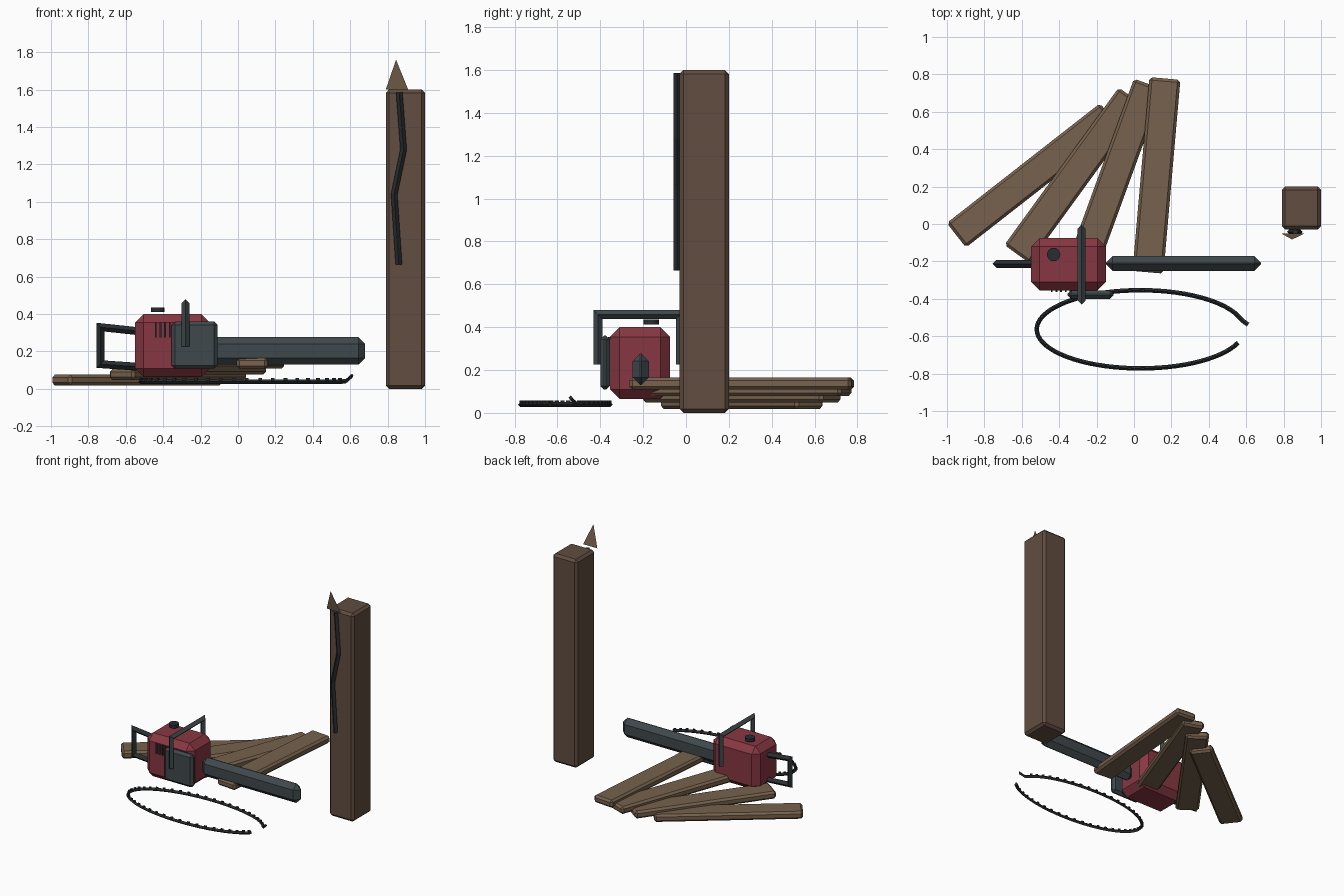
import bpy, bmesh
from math import radians, cos, sin
from mathutils import Vector, Matrix

if "Cube" in bpy.data.objects:
    bpy.data.objects.remove(bpy.data.objects["Cube"])


def material(name, rgb):
    m = bpy.data.materials.new(name)
    m.diffuse_color = (*[(c / 255) ** 2.2 for c in rgb], 1)
    m.use_nodes = True
    m.node_tree.nodes["Principled BSDF"].inputs["Base Color"].default_value = m.diffuse_color
    return m


RED = material("red_paint", (134, 58, 68))
STEEL = material("dark_steel", (66, 74, 77))
BLACK = material("black", (45, 49, 52))
PLANK = material("plank_wood", (118, 98, 78))
POST = material("post_wood", (97, 78, 66))


def finish(name, bm, mat):
    bmesh.ops.recalc_face_normals(bm, faces=bm.faces)
    me = bpy.data.meshes.new(name)
    bm.to_mesh(me)
    bm.free()
    me.materials.append(mat)
    ob = bpy.data.objects.new(name, me)
    bpy.context.collection.objects.link(ob)
    return ob


def box(name, lo, hi, mat, bevel=0.0, turn=0.0):
    """Box between two corners, chamfered, turned about z through its centre."""
    lo, hi = Vector(lo), Vector(hi)
    bm = bmesh.new()
    bmesh.ops.create_cube(bm, size=1, matrix=Matrix.Diagonal((*(hi - lo), 1)))
    if bevel:
        bmesh.ops.bevel(bm, geom=bm.edges[:], offset=bevel, segments=1,
                        affect='EDGES', clamp_overlap=True)
    ob = finish(name, bm, mat)
    ob.location = (lo + hi) / 2
    ob.rotation_euler.z = turn
    return ob


def rod(bm, path, r, normal):
    """Diamond-section rod with mitred corners along a planar path."""
    pts, n = [Vector(p) for p in path], Vector(normal)
    rings = []
    for i, p in enumerate(pts):
        a = (p - pts[max(i - 1, 0)]).normalized()
        b = (pts[min(i + 1, len(pts) - 1)] - p).normalized()
        a, b = (a if a.length else b), (b if b.length else a)
        side = n.cross(a + b).normalized()
        side *= r / max(side.dot(n.cross(a).normalized()), 0.4)
        rings.append([bm.verts.new(p + o) for o in (side, n * r, -side, -n * r)])
    for s, t in zip(rings, rings[1:]):
        for k in range(4):
            j = (k + 1) % 4
            bm.faces.new((s[k], s[j], t[j], t[k]))
    bm.faces.new(rings[0])
    bm.faces.new(rings[-1][::-1])


def rod_object(name, path, r, normal, mat):
    bm = bmesh.new()
    rod(bm, path, r, normal)
    return finish(name, bm, mat)


# fanned stack of planks
for i, angle in enumerate((38, 54, 70, 85)):
    x, z = -0.54 + 0.22 * i, 0.047 + 0.03 * i
    box(f"plank_{i + 1}", (x - 0.52, 0.177, z - 0.029), (x + 0.52, 0.343, z + 0.029),
        PLANK, 0.015, radians(angle))

# split post with crack and splinter
box("post", (0.79, -0.03, 0), (1.0, 0.2, 1.6), POST, 0.018)
rod_object("post_crack", [(0.862, -0.042, 1.585), (0.885, -0.042, 1.28),
                          (0.835, -0.042, 1.04), (0.86, -0.042, 0.665)],
           0.017, (0, 1, 0), BLACK)
bm = bmesh.new()
bm.faces.new([bm.verts.new(v) for v in
              ((0.79, -0.052, 1.6), (0.91, -0.052, 1.6), (0.845, -0.083, 1.76))])
finish("post_splinter", bm, PLANK)

# saw body, clutch cover and guide bar
box("saw_body", (-0.55, -0.355, 0.065), (-0.15, -0.075, 0.4), RED, 0.045)
box("clutch_cover", (-0.355, -0.4, 0.108), (-0.11, -0.355, 0.36), STEEL, 0.018)
box("guide_bar", (-0.15, -0.25, 0.13), (0.68, -0.172, 0.277), STEEL, 0.036)

# cooling slots
for i in range(5):
    x = -0.44 + 0.025 * i
    box(f"vent_slot_{i + 1}", (x - 0.005, -0.364, 0.275), (x + 0.005, -0.345, 0.355), BLACK)

# fuel cap
bm = bmesh.new()
bmesh.ops.create_cone(bm, cap_ends=True, segments=16, radius1=0.036, radius2=0.036,
                      depth=0.024, matrix=Matrix.Translation((-0.43, -0.163, 0.424)))
finish("fuel_cap", bm, BLACK)

# front and rear handles
rod_object("front_handle", [(-0.28, -0.41, 0.226), (-0.28, -0.41, 0.458),
                            (-0.28, -0.025, 0.458), (-0.28, -0.025, 0.226)],
           0.021, (1, 0, 0), STEEL)
rod_object("rear_handle", [(-0.53, -0.213, 0.308), (-0.735, -0.213, 0.33),
                           (-0.735, -0.213, 0.132), (-0.53, -0.213, 0.118)],
           0.021, (0, 1, 0), BLACK)


# broken chain: open oval with a raised loose end and cutter teeth
def oval(deg, z):
    a = radians(deg)
    return Vector((0.035 + 0.555 * cos(a), -0.563 + 0.209 * sin(a), z))


bm = bmesh.new()
path = [(0.61, -0.538, 0.07), (0.578, -0.515, 0.042)]
path += [oval(20 + 320 * i / 64, 0.039) for i in range(65)]
rod(bm, path, 0.012, (0, 0, 1))
for i in range(44):
    d = 23 + 314 * i / 43
    t = oval(d + 1, 0) - oval(d - 1, 0)
    turn = Matrix.Rotation(Vector((1, 0)).angle_signed(t.xy) * -1, 4, 'Z')
    bmesh.ops.create_cube(bm, size=1, matrix=Matrix.Translation(oval(d, 0.049)) @ turn
                          @ Matrix.Diagonal((0.018, 0.012, 0.016, 1)))
finish("broken_chain", bm, BLACK)
